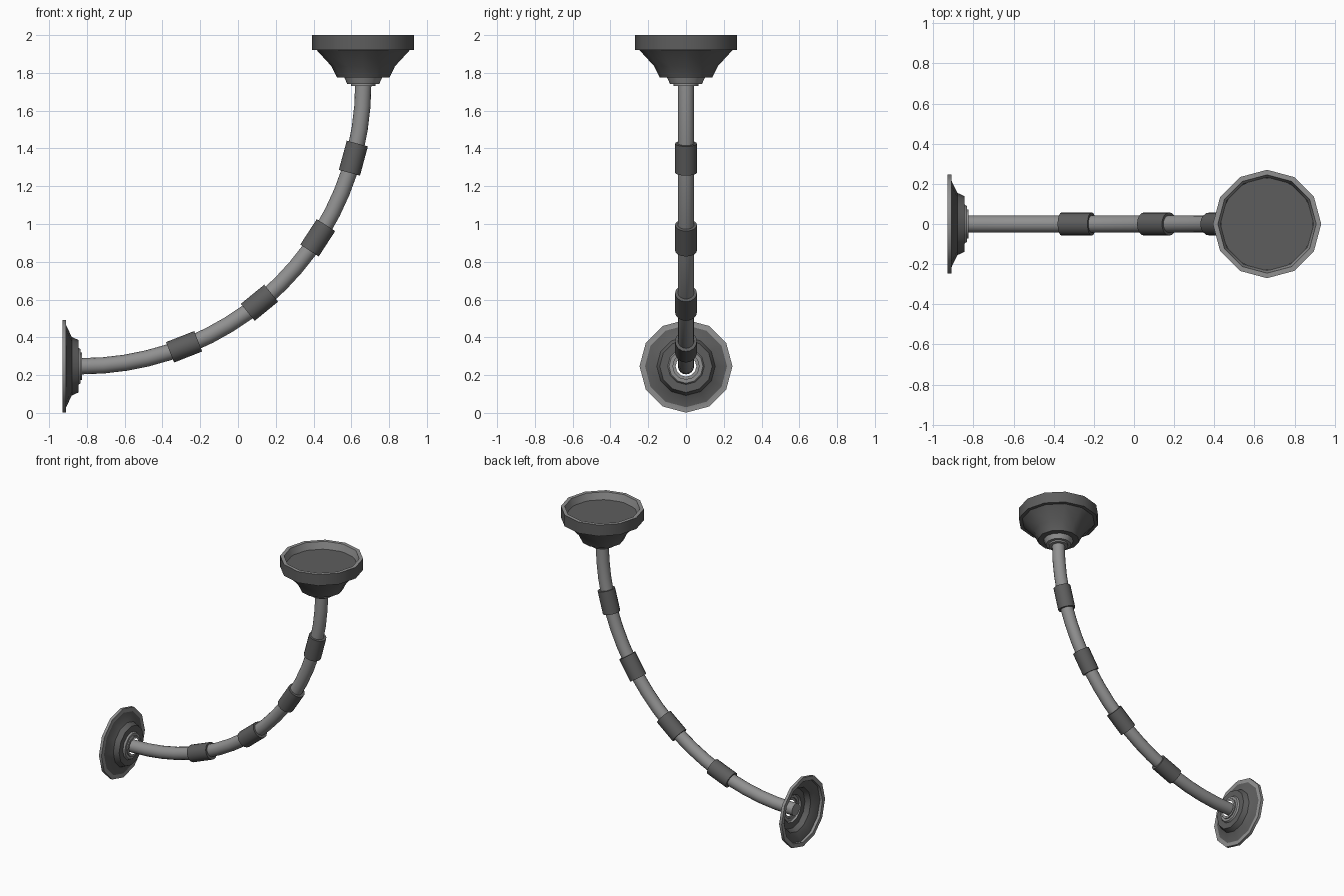
import bpy, bmesh, math
from mathutils import Matrix, Vector

if "Cube" in bpy.data.objects:
    bpy.data.objects.remove(bpy.data.objects["Cube"])


def material(name, v):
    m = bpy.data.materials.new(name)
    m.diffuse_color = (v, v, v, 1)
    m.use_nodes = True
    m.node_tree.nodes["Principled BSDF"].inputs["Base Color"].default_value = m.diffuse_color
    return m


LIGHT = material("light grey metal", 0.28)
DARK = material("dark grey metal", 0.11)


def finish(bm, name, mats, normals=True):
    if normals:
        bmesh.ops.recalc_face_normals(bm, faces=bm.faces)
    me = bpy.data.meshes.new(name)
    bm.to_mesh(me)
    bm.free()
    for m in mats:
        me.materials.append(m)
    ob = bpy.data.objects.new(name, me)
    bpy.context.collection.objects.link(ob)
    bpy.ops.object.select_all(action='DESELECT')
    ob.select_set(True)
    bpy.context.view_layer.objects.active = ob
    bpy.ops.object.shade_smooth_by_angle(angle=math.radians(32))
    return ob


def lathe(name, profile, mats, matrix, sides=12):
    """Spin (radius, height, material of the band that follows) round local z."""
    bm = bmesh.new()
    rings = []
    for r, h, _ in profile:
        rings.append([bm.verts.new(matrix @ Vector((
            r * math.cos(2 * math.pi * i / sides),
            r * math.sin(2 * math.pi * i / sides), h))) for i in range(sides)])
    for k in range(len(rings) - 1):
        a, b = rings[k], rings[k + 1]
        for i in range(sides):
            j = (i + 1) % sides
            f = bm.faces.new((a[i], a[j], b[j], b[i]))
            f.material_index = profile[k][2]
    return finish(bm, name, mats)


# Arc that the pipe follows, angle measured from straight down
CX, CZ, R = -0.83, 1.74, 1.493


def arc(deg, r=R):
    t = math.radians(deg)
    return Vector((CX + r * math.sin(t), 0, CZ - r * math.cos(t)))


# Pipe: circle swept along the arc, with short straight ends
path = [Vector((-0.87, 0, CZ - R))]
path += [arc(90 * i / 20) for i in range(21)]
path += [Vector((CX + R, 0, 1.80))]
bm = bmesh.new()
rings = []
for k, p in enumerate(path):
    t = math.radians(min(max((k - 1) * 4.5, 0), 90))
    out = Vector((math.sin(t), 0, -math.cos(t)))
    rings.append([bm.verts.new(p + 0.043 * (
        out * math.cos(2 * math.pi * i / 16)
        + Vector((0, 1, 0)) * math.sin(2 * math.pi * i / 16))) for i in range(16)])
for a, b in zip(rings, rings[1:]):
    for i in range(16):
        j = (i + 1) % 16
        bm.faces.new((a[i], a[j], b[j], b[i]))
bm.faces.new(rings[0])
bm.faces.new(rings[-1])
finish(bm, "curved_pipe", [LIGHT])

# Four sleeves along the pipe
for n in range(4):
    deg = 21.4 + 17.8 * n
    mat = Matrix.Translation(arc(deg)) @ Matrix.Rotation(math.radians(90 - deg), 4, 'Y')
    lathe(f"pipe_sleeve_{n + 1}",
          [(0.04, -0.08, 0), (0.058, -0.08, 0), (0.058, 0.08, 0), (0.04, 0.08, 0)],
          [DARK], mat, 16)

# Top cup: rim, flared bowl and stepped collar
lathe("top_cup", [
    (0.232, 1.945, 0), (0.245, 2.0, 0), (0.27, 2.0, 1), (0.27, 1.92, 1),
    (0.246, 1.92, 1), (0.168, 1.835, 1), (0.139, 1.775, 1), (0.10, 1.775, 0),
    (0.085, 1.742, 0), (0.065, 1.742, 0), (0.065, 1.73, 0), (0.042, 1.73, 0)],
    [LIGHT, DARK], Matrix.Translation((CX + R, 0, 0)))

# Dark disc in the top cup
bm = bmesh.new()
bmesh.ops.create_circle(bm, cap_ends=True, segments=32, radius=0.23,
                        matrix=Matrix.Translation((CX + R, 0, 1.95)))
for f in bm.faces:
    if f.normal.z < 0:
        f.normal_flip()
finish(bm, "top_cup_disc", [DARK], False)

# Wall flange: open shell with a light rim, axis along x
lathe("wall_flange", [
    (0.217, -0.91, 0), (0.217, -0.93, 0), (0.246, -0.93, 0), (0.246, -0.91, 0),
    (0.217, -0.91, 1), (0.155, -0.88, 1), (0.139, -0.845, 1), (0.097, -0.845, 0),
    (0.09, -0.833, 0), (0.072, -0.833, 0), (0.072, -0.825, 0), (0.055, -0.825, 0)],
    [LIGHT, DARK],
    Matrix.Translation((0, 0, CZ - R)) @ Matrix.Rotation(math.pi / 2, 4, 'Y'))
